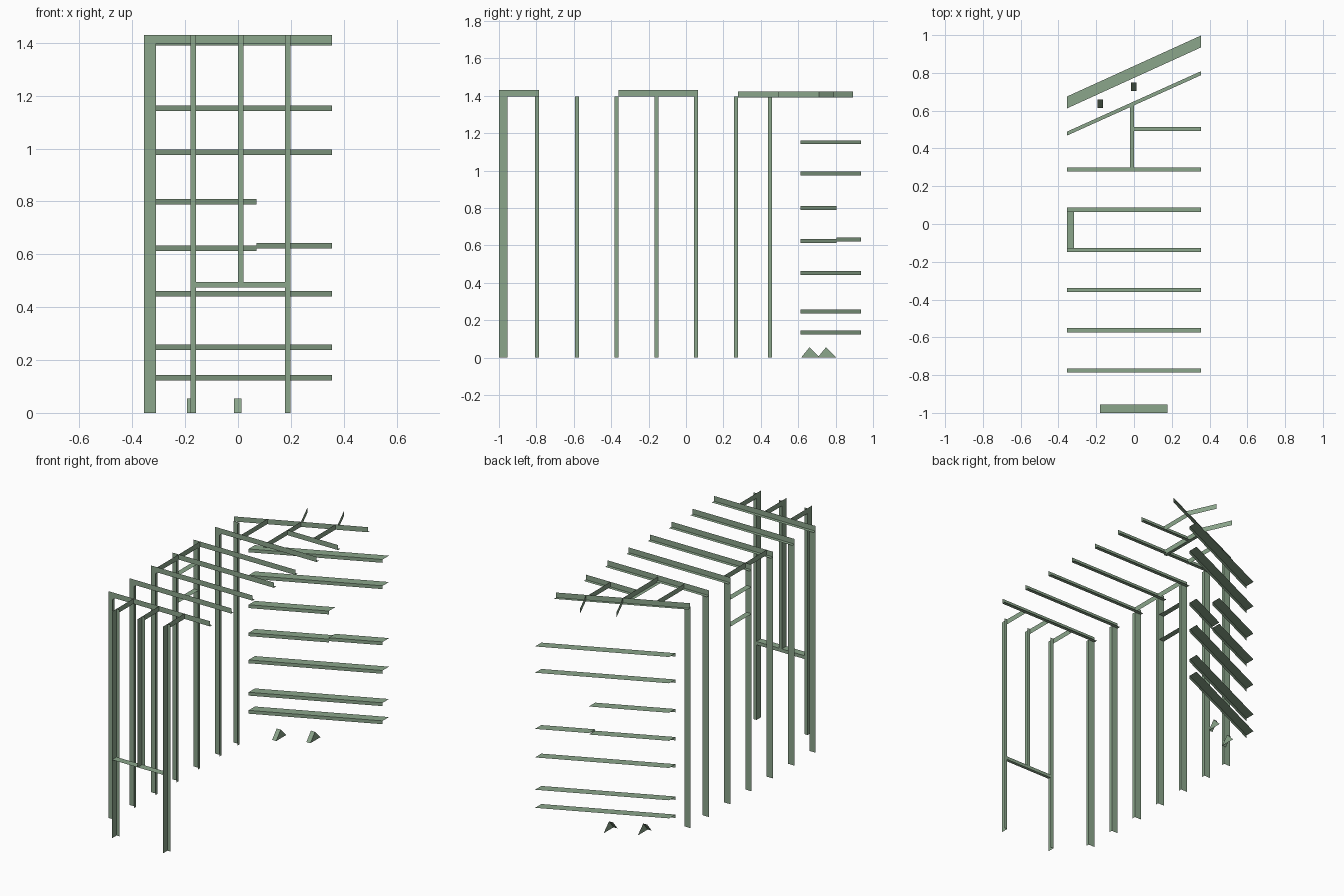
import bpy
from mathutils import Vector as V

if "Cube" in bpy.data.objects:
    bpy.data.objects.remove(bpy.data.objects["Cube"])

mat = bpy.data.materials.new("green_steel")
mat.diffuse_color = (0.26, 0.38, 0.26, 1)
mat.use_nodes = True
mat.node_tree.nodes["Principled BSDF"].inputs["Base Color"].default_value = mat.diffuse_color


def sheet(name, start, end, *offsets, flip=False):
    """Sweep an open sheet profile (offsets from the path) from start to end."""
    s, e = V(start), V(end)
    n = len(offsets)
    verts = [s + V(o) for o in offsets] + [e + V(o) for o in offsets]
    faces = [(i, i + 1, n + i + 1, n + i) for i in range(n - 1)]
    if flip:
        faces = [f[::-1] for f in faces]
    me = bpy.data.meshes.new(name)
    me.from_pydata(verts, [], faces)
    me.materials.append(mat)
    ob = bpy.data.objects.new(name, me)
    bpy.context.collection.objects.link(ob)
    return ob


def slant_y(x, y0=0.468, y1=0.788):
    """Depth of a slanted member at x."""
    return y0 + (x + 0.355) / 0.71 * (y1 - y0)


L, R = -0.355, 0.355
TOP, LOW, DEEP = 1.43, 1.397, 0.045
BACK_TOP, BACK_LOW = 1.422, 1.39
O = (0, 0, 0)

# left wall posts: angle sections, web plus inner flange
bays = [-0.786 + 0.2126 * i for i in range(6)]
for y in bays + [0.46]:
    sheet("wall_post", (L, y, 0), (L, y, LOW), O, (DEEP, 0, 0), (DEEP, -0.021, 0), flip=True)

# straight rafters, web with bottom flange
for y in bays:
    sheet("rafter", (L, y, LOW), (R, y, LOW), (0, 0, TOP - LOW), O, (0, 0.022, 0))

# slanted end rafter and short cross rafter
UP = (0, 0, BACK_TOP - BACK_LOW)
for name, a, b in (("end_rafter", (L, slant_y(L), BACK_LOW), (R, slant_y(R), BACK_LOW)),
                   ("cross_rafter", (0, 0.492, BACK_LOW), (R, 0.492, BACK_LOW))):
    sheet(name, a, b, UP, O, (0, 0.021, 0))

# front frame: three posts, sill and ties back to the first rafter
SILL = 0.495
for x, z in ((-0.179, 0), (0.0, SILL), (0.177, 0)):
    sheet("front_post", (x, -1, z), (x, -1, TOP), O, (0, DEEP, 0), (0.021, DEEP, 0))
    sheet("front_tie", (x, -1, LOW), (x, bays[0], LOW), O, (0, 0, TOP - LOW))
sheet("front_sill", (-0.179, -1, SILL), (0.177, -1, SILL),
      O, (0, DEEP, 0), (0, DEEP, -0.021), flip=True)

# wall header and flat opening rails
sheet("wall_header", (-0.31, bays[2], LOW), (-0.31, bays[4], LOW), O, (0, 0, TOP - LOW))
for z in (1.29, 1.12):
    sheet("opening_rail", (L, bays[3], z), (L, bays[4], z), O, (0.037, 0, 0), flip=True)

# rear ties between rafters, the centre one with a bottom flange
for x, y in ((-0.179, bays[5]), (0.183, 0.492)):
    sheet("rear_tie", (x, y, BACK_LOW), (x, slant_y(x), BACK_LOW), O, UP)
sheet("centre_tie", (0, bays[5], BACK_LOW), (0, slant_y(0), BACK_LOW),
      (-0.021, 0, 0), O, UP)

# outriggers square to the end rafter
for x in (0.0, 0.195):
    y = slant_y(x)
    sheet("outrigger", (x, y, BACK_LOW), (x - 0.08, y + 0.178, BACK_LOW), O, UP)

# girts on the slanted rear wall, some only half length
MID = 0.07
for z, x0, x1 in ((0.144, L, R), (0.258, L, R), (0.462, L, R), (0.633, L, MID),
                  (0.642, MID, R), (0.81, L, MID), (0.996, L, R),
                  (1.162, L, MID), (1.162, MID, R)):
    a, b = [(x, slant_y(x, 0.612, 0.935), z) for x in (x0, x1)]
    sheet("girt", a, b, (0, 0, -0.021), O, (0, 0.063, 0), flip=True)

# small base brackets: sloping plate and triangular side
for x, y in ((-0.192, 0.615), (-0.015, 0.703)):
    sheet("bracket_slope", (x, y, 0), (x + 0.028, y, 0), O, (0, 0.045, 0.055))
    side = x + 0.028
    me = bpy.data.meshes.new("bracket_side")
    me.from_pydata([(side, y, 0), (side, y + 0.1, 0), (side, y + 0.045, 0.055)],
                   [], [(0, 1, 2)])
    me.materials.append(mat)
    bpy.context.collection.objects.link(bpy.data.objects.new("bracket_side", me))
